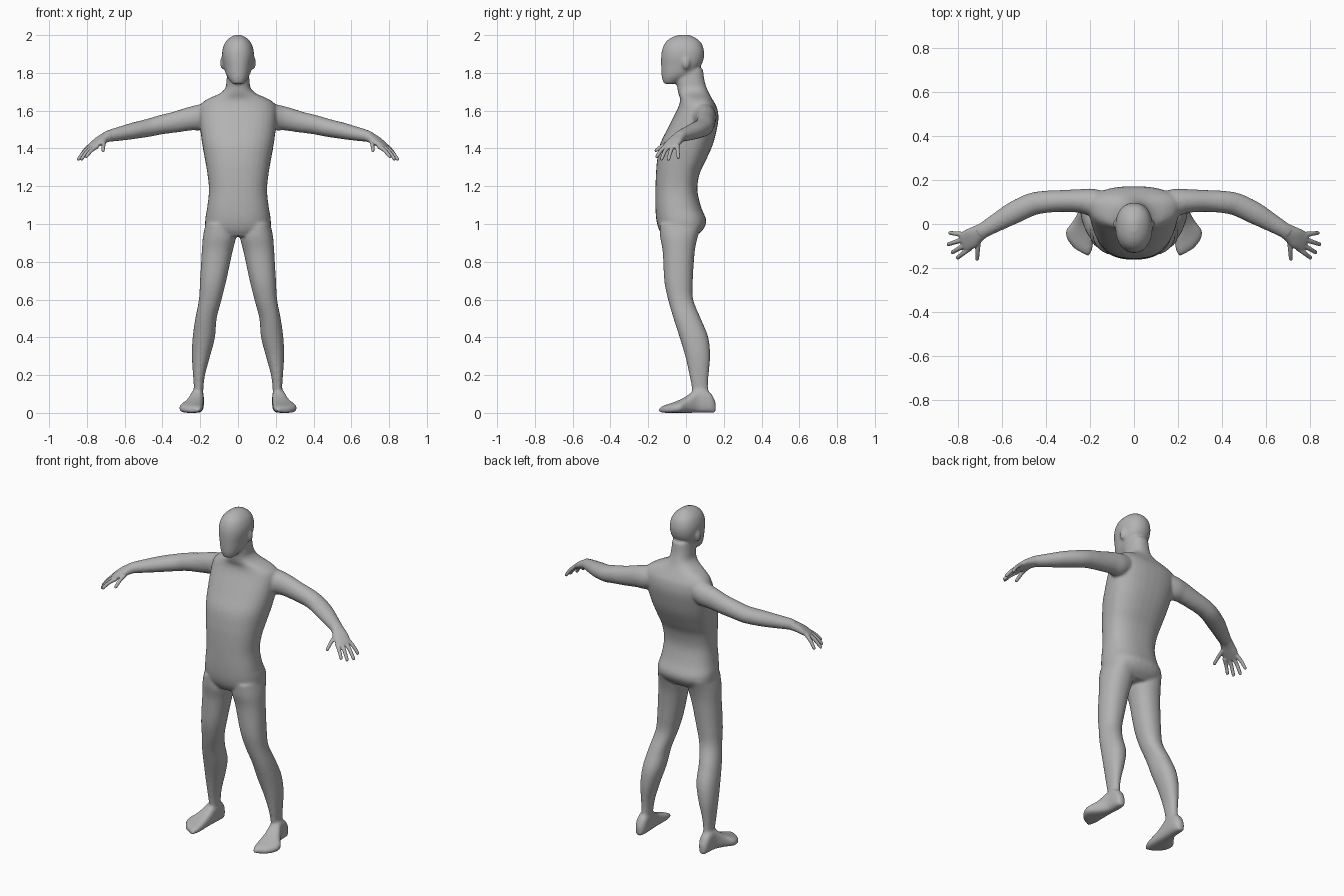
import bpy, bmesh, math
from mathutils import Vector as V

if "Cube" in bpy.data.objects:
    bpy.data.objects.remove(bpy.data.objects["Cube"])

skin = bpy.data.materials.new("plain grey")
skin.diffuse_color = (0.45, 0.45, 0.45, 1)
skin.use_nodes = True
skin.node_tree.nodes["Principled BSDF"].inputs["Base Color"].default_value = skin.diffuse_color


def catmull(rows, steps=4):
    """Smoothly interpolate rows of numbers."""
    out = []
    n = len(rows)
    for i in range(n - 1):
        p = [rows[max(0, min(n - 1, i + k))] for k in (-1, 0, 1, 2)]
        for s in range(steps):
            t = s / steps
            out.append([0.5 * (2 * b + (c - a) * t + (2 * a - 5 * b + 4 * c - d) * t * t
                               + (3 * b - a - 3 * c + d) * t ** 3)
                        for a, b, c, d in zip(*p)])
    return out + [list(rows[-1])]


def oval(n, power):
    """Unit superellipse points."""
    pts = []
    for i in range(n):
        a = 2 * math.pi * i / n
        c, s = math.cos(a), math.sin(a)
        pts.append((math.copysign(abs(c) ** (2 / power), c),
                    math.copysign(abs(s) ** (2 / power), s)))
    return pts


def loft(bm, rings):
    """Closed skin through rings of points."""
    vs = [[bm.verts.new(p) for p in r] for r in rings]
    n = len(vs[0])
    faces = [bm.faces.new((a[i], a[(i + 1) % n], b[(i + 1) % n], b[i]))
             for a, b in zip(vs, vs[1:]) for i in range(n)]
    faces.append(bm.faces.new(vs[0][::-1]))
    faces.append(bm.faces.new(vs[-1]))
    bmesh.ops.recalc_face_normals(bm, faces=faces)


def column(bm, rows, power):
    """Level rings; row = z, x in, x out, y front, y back, y of widest point."""
    rings = []
    for z, xa, xb, y0, y1, ym in catmull(rows):
        cx, hw = (xa + xb) / 2, (xb - xa) / 2
        rings.append([V((cx + hw * c, ym + s * (y1 - ym if s > 0 else ym - y0), z))
                      for c, s in oval(32, power)])
    loft(bm, rings)


def tube(bm, rows, side, power=2):
    """Limb along a path; row = x, y, z, level radius, upright radius."""
    rows = catmull(rows)
    rings = []
    for i, (x, y, z, rh, rv) in enumerate(rows):
        a, b = rows[max(i - 1, 0)], rows[min(i + 1, len(rows) - 1)]
        d = (V(b[:3]) - V(a[:3])).normalized()
        u = d.cross(V((0, 0, 1))).normalized()
        w = u.cross(d)
        ring = [V((x, y, z)) + u * rh * c + w * rv * s for c, s in oval(20, power)]
        rings.append([V((side * p.x, p.y, p.z)) for p in ring])
    loft(bm, rings)


def ball(bm, loc, size):
    r = bmesh.ops.create_uvsphere(bm, u_segments=16, v_segments=10, radius=1)
    for v in r["verts"]:
        v.co = V([c * s + l for c, s, l in zip(v.co, size, loc)])


def finish(bm, name, voxel, smooth):
    """Fuse the overlapping parts into one smooth surface."""
    me = bpy.data.meshes.new(name)
    bm.to_mesh(me)
    bm.free()
    ob = bpy.data.objects.new(name, me)
    bpy.context.collection.objects.link(ob)
    me.materials.append(skin)
    bpy.ops.object.select_all(action='DESELECT')
    bpy.context.view_layer.objects.active = ob
    ob.select_set(True)
    m = ob.modifiers.new("fuse", 'REMESH')
    m.mode, m.voxel_size = 'VOXEL', voxel
    s = ob.modifiers.new("soften", 'SMOOTH')
    s.factor, s.iterations = 0.5, smooth
    for mod in ("fuse", "soften"):
        bpy.ops.object.modifier_apply(modifier=mod)
    bpy.ops.object.shade_smooth()


bm = bmesh.new()
# torso and neck: z, half width, front, back, widest
torso = [(.935, .10, -.12, .05, -.03), (.97, .165, -.143, .09, -.02), (1.02, .174, -.157, .107, -.02),
         (1.09, .163, -.162, .08, -.04), (1.18, .154, -.162, .06, -.04), (1.265, .162, -.159, .072, -.03),
         (1.33, .173, -.154, .102, -.01), (1.42, .189, -.138, .142, .02), (1.5, .2, -.1, .163, .05),
         (1.56, .205, -.07, .172, .07), (1.61, .205, -.045, .166, .085), (1.64, .192, -.034, .152, .085),
         (1.665, .155, -.032, .137, .075), (1.69, .098, -.04, .123, .05), (1.72, .067, -.046, .11, .03),
         (1.76, .061, -.052, .098, .02), (1.82, .055, -.05, .09, .02)]
column(bm, [(z, -w, w, a, b, m) for z, w, a, b, m in torso], 2.4)

# head with jaw
head = [(1.742, .03, -.117, -.06, -.09), (1.77, .052, -.127, -.01, -.06), (1.8, .067, -.13, .04, -.03),
        (1.84, .077, -.132, .08, -.01), (1.88, .084, -.132, .095, -.01), (1.92, .083, -.127, .095, -.01),
        (1.96, .069, -.11, .08, -.01), (1.987, .043, -.078, .048, -.01), (2.002, .014, -.035, .015, -.01)]
column(bm, [(z, -w, w, a, b, m) for z, w, a, b, m in head], 2.2)

leg = [(1.0, .03, .172, -.14, .085), (.93, .012, .186, -.137, .062), (.85, .03, .192, -.123, .046),
       (.7, .062, .201, -.115, .036), (.6, .087, .207, -.095, .038), (.5, .113, .226, -.066, .078),
       (.4, .122, .24, -.034, .118), (.3, .148, .244, -.004, .128), (.2, .175, .238, .018, .12),
       (.12, .184, .233, .032, .118), (.05, .188, .235, .03, .14)]
# foot: inner x, y, outer x, y, height
foot = [(.2, .157, .23, .157, .055), (.184, .135, .243, .135, .1), (.18, .1, .247, .1, .125),
        (.182, .05, .252, .06, .125), (.184, -.02, .28, .01, .082), (.185, -.085, .31, -.03, .056),
        (.194, -.128, .305, -.068, .042), (.208, -.148, .275, -.11, .028)]
arm = [(.14, .085, 1.585, .065, .06), (.2, .1, 1.565, .062, .068), (.25, .105, 1.558, .054, .063),
       (.33, .105, 1.54, .05, .056), (.41, .1, 1.525, .051, .051), (.47, .088, 1.51, .052, .048),
       (.55, .05, 1.494, .051, .044), (.62, .01, 1.479, .043, .038), (.685, -.028, 1.465, .036, .031),
       (.71, -.042, 1.455, .036, .026)]
for s in (-1, 1):
    column(bm, [(z, s * a, s * b, f, k, (f + k) / 2) for z, a, b, f, k in leg], 2.2)
    rings = []
    for xa, ya, xb, yb, h in catmull(foot):
        a, b = V((s * xa, ya, h / 2)), V((s * xb, yb, h / 2))
        rings.append([(a + b) / 2 + (b - a) / 2 * c + V((0, 0, h / 2 * t)) for c, t in oval(24, 2.8)])
    loft(bm, rings)
    tube(bm, arm, s)
    # ear
    ball(bm, (s * .083, .0, 1.853), (.013, .02, .034))
finish(bm, "body", 0.008, 7)

# hands: palm, then base and tip of each finger
palm = [(.68, -.026, 1.467, .034, .029), (.71, -.043, 1.453, .038, .025), (.74, -.064, 1.434, .046, .021),
        (.772, -.083, 1.412, .043, .014), (.782, -.088, 1.404, .036, .009)]
fingers = [((.745, -.108, 1.412), (.808, -.157, 1.353)), ((.765, -.093, 1.413), (.832, -.132, 1.34)),
           ((.777, -.07, 1.413), (.85, -.094, 1.338)), ((.78, -.048, 1.418), (.842, -.04, 1.348)),
           ((.708, -.065, 1.438), (.715, -.166, 1.386))]
for s, name in ((-1, "right_hand"), (1, "left_hand")):
    bm = bmesh.new()
    tube(bm, palm, s, 2.3)
    for a, b in fingers:
        a, b = V(a), V(b)
        mid = a.lerp(b, .5) + V((0, 0, .007))
        end = b.lerp(a, .08)
        tube(bm, [(*a, .013, .012), (*mid, .0105, .0105), (*end, .009, .009), (*b, .005, .005)], s)
    finish(bm, name, 0.004, 3)
